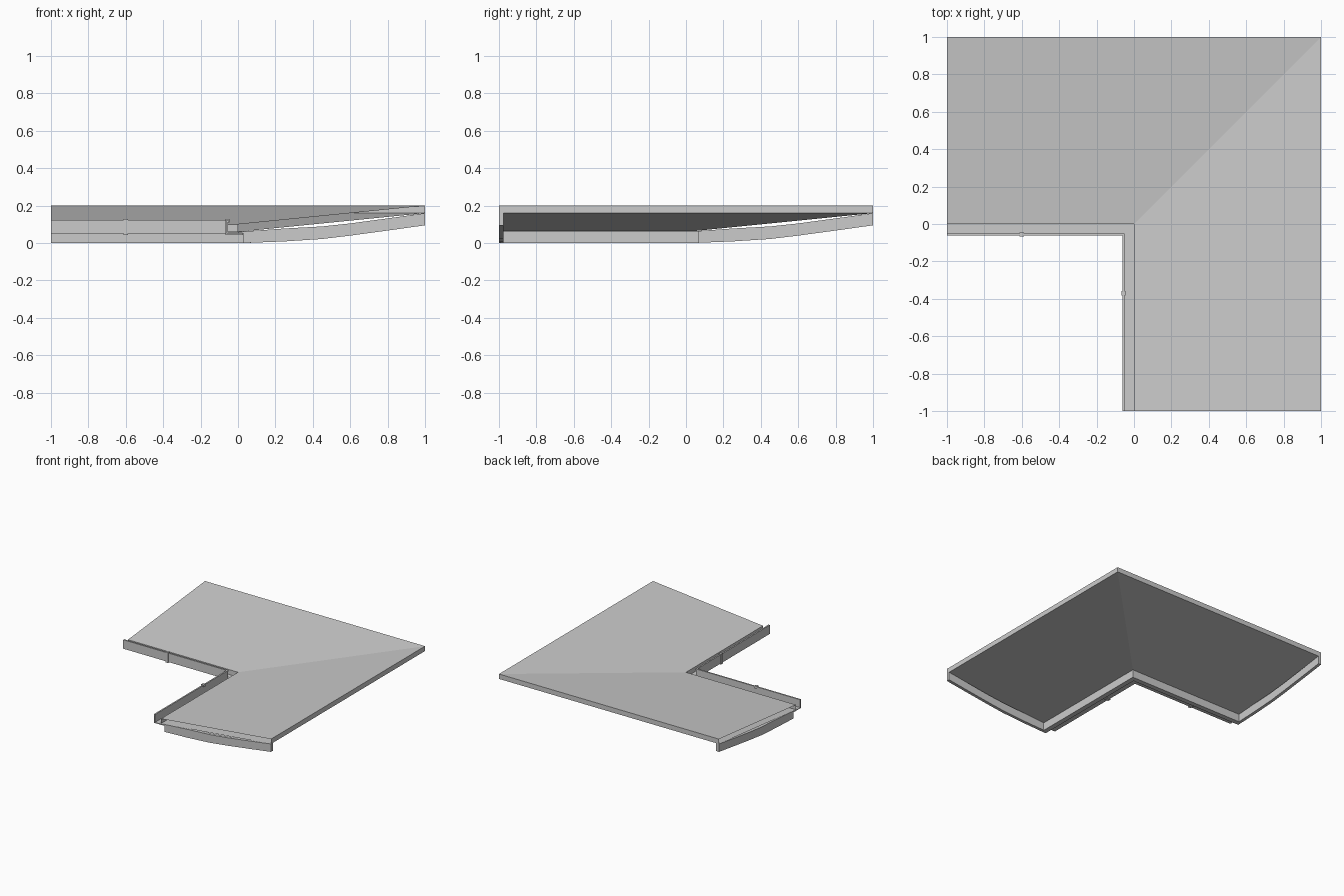
import bpy, bmesh
from mathutils import Vector

if "Cube" in bpy.data.objects:
    bpy.data.objects.remove(bpy.data.objects["Cube"])


def finish(name, bm):
    bmesh.ops.recalc_face_normals(bm, faces=bm.faces)
    mesh = bpy.data.meshes.new(name)
    bm.to_mesh(mesh)
    bm.free()
    ob = bpy.data.objects.new(name, mesh)
    bpy.context.collection.objects.link(ob)
    return ob


def skin(name, rings, caps=True):
    """Join closed rings of points into a tube, optionally capped."""
    bm = bmesh.new()
    vr = [[bm.verts.new(p) for p in ring] for ring in rings]
    n = len(vr[0])
    for a, b in zip(vr, vr[1:]):
        for i in range(n):
            j = (i + 1) % n
            bm.faces.new((a[i], a[j], b[j], b[i]))
    if caps:
        bm.faces.new(vr[0])
        bm.faces.new(vr[-1])
    return finish(name, bm)


def corner_sweep(name, profile, start=-1.0, caps=True):
    """Sweep an (offset, z) profile round the mitred inner corner."""
    return skin(name, [
        [Vector((start, d, z)) for d, z in profile],
        [Vector((d, d, z)) for d, z in profile],
        [Vector((d, start, z)) for d, z in profile]], caps)


# roof: hollow slab, open at the two gable ends
corner_sweep("roof", [(0, 0.10), (1, 0.20), (1, 0.16), (0, 0.06)], caps=False)

# fascia board under the eave
corner_sweep("fascia", [(0.03, 0), (0.07, 0), (0.07, 0.064), (0.03, 0.062)],
             start=-0.99)

# thin gutter with a rolled front lip
gutter = [(-0.062, 0.05), (-0.062, 0.123), (-0.05, 0.123), (-0.05, 0.113),
          (-0.054, 0.113), (-0.054, 0.056), (0.022, 0.056), (0.022, 0.063),
          (0.03, 0.063), (0.03, 0.05)]
corner_sweep("gutter", gutter)

# gutter joint straps, one on each run
strap = [(-0.068, 0.044), (-0.068, 0.129), (-0.045, 0.129), (-0.045, 0.11),
         (-0.056, 0.11), (-0.056, 0.054), (0.028, 0.054), (0.028, 0.044)]
for axis, pos in (("x", -0.6), ("y", -0.37)):
    skin("strap_" + axis, [
        [(t, d, z) if axis == "x" else (d, t, z) for d, z in strap]
        for t in (pos - 0.012, pos + 0.012)])

# curved barge boards under the two gable ends
curve = [(0.03, 0, 0.062), (0.07, 0.002, 0.065), (0.25, 0.009, 0.078),
         (0.45, 0.022, 0.089), (0.6, 0.04, 0.105), (0.8, 0.067, 0.132),
         (1.0, 0.095, 0.16)]
for axis in ("x", "y"):
    rings = []
    for d, low, high in curve:
        ring = [(-1, low), (-0.975, low), (-0.975, high), (-1, high)]
        rings.append([(d, t, z) if axis == "x" else (t, d, z) for t, z in ring])
    skin("barge_board_" + axis, rings)
